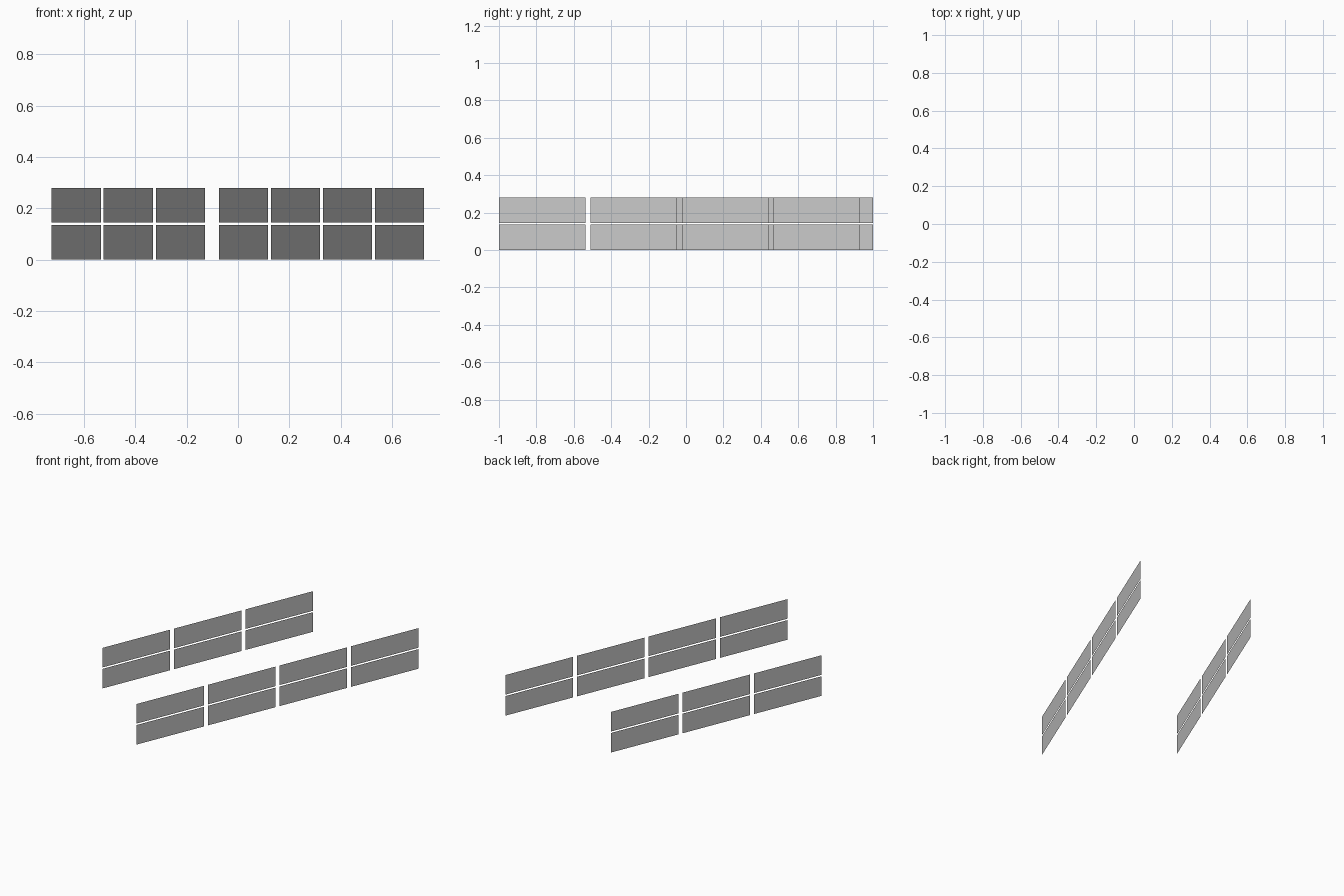
import bpy
import math
from mathutils import Vector

if "Cube" in bpy.data.objects:
    bpy.data.objects.remove(bpy.data.objects["Cube"])

W, H = 0.50, 0.135            # panel width and height
GAP_U, GAP_Z = 0.03, 0.01     # gaps along the row and between tiers
ANGLE = math.radians(67.5)    # direction of both rows in plan
U = Vector((math.cos(ANGLE), math.sin(ANGLE), 0))


def panel(name, start, z):
    """Thin upright sheet running along U from start."""
    up = Vector((0, 0, H))
    a = Vector((start.x, start.y, z))
    b = a + U * W
    mesh = bpy.data.meshes.new(name)
    mesh.from_pydata([v - a for v in (a, b, b + up, a + up)], [], [(0, 1, 2, 3)])
    obj = bpy.data.objects.new(name, mesh)
    obj.location = a
    bpy.context.collection.objects.link(obj)


def panel_row(name, centre, count):
    """Two tiers of panels spread evenly about the row centre."""
    length = count * W + (count - 1) * GAP_U
    start = Vector(centre) - U * length / 2
    for i in range(count):
        for tier, label in enumerate(("lower", "upper")):
            panel(f"{name}_{label}_panel_{i + 1}",
                  start + U * i * (W + GAP_U), tier * (H + GAP_Z))


# Short row on the left, long row on the right
panel_row("left_row", (-0.427, 0.28, 0), 3)
panel_row("right_row", (0.325, -0.035, 0), 4)
